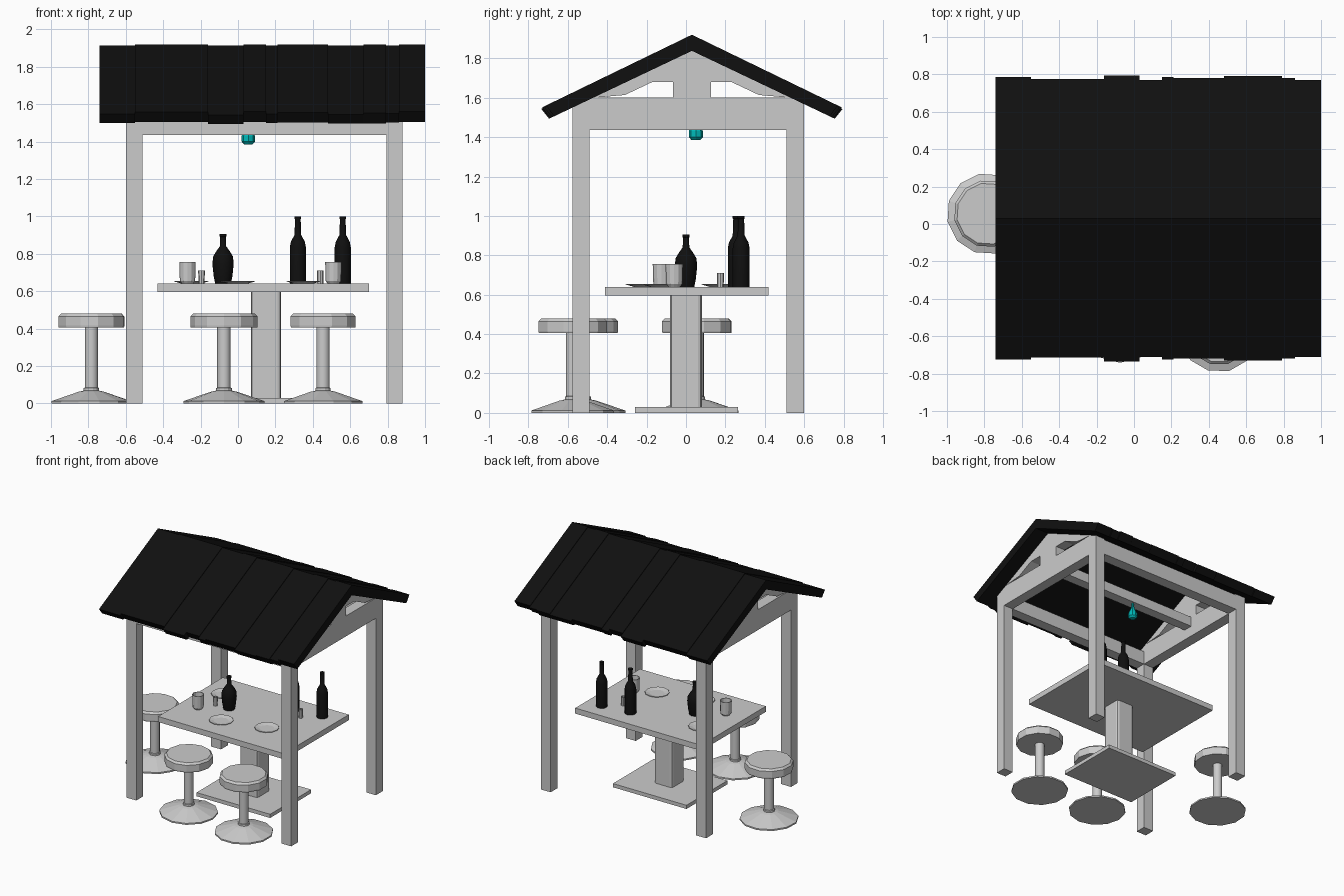
import bpy, bmesh, math
from mathutils import Vector

if "Cube" in bpy.data.objects:
    bpy.data.objects.remove(bpy.data.objects["Cube"])


def material(name, rgb):
    m = bpy.data.materials.new(name)
    m.use_nodes = True
    m.diffuse_color = (*rgb, 1)
    m.node_tree.nodes["Principled BSDF"].inputs["Base Color"].default_value = (*rgb, 1)
    return m


GREY = material("pale_grey", (0.6, 0.6, 0.6))
BLACK = material("black", (0.005, 0.005, 0.005))
TEAL = material("teal", (0.0, 0.5, 0.5))


def finish(name, bm, mat, smooth=False):
    bmesh.ops.recalc_face_normals(bm, faces=bm.faces)
    me = bpy.data.meshes.new(name)
    bm.to_mesh(me)
    bm.free()
    me.materials.append(mat)
    ob = bpy.data.objects.new(name, me)
    bpy.context.scene.collection.objects.link(ob)
    if smooth:
        bpy.ops.object.select_all(action='DESELECT')
        ob.select_set(True)
        bpy.context.view_layer.objects.active = ob
        bpy.ops.object.shade_smooth_by_angle(angle=math.radians(35))
    return ob


def prism(name, profile, x0, x1, mat):
    """Extrude a (y, z) outline along x."""
    bm = bmesh.new()
    face = bm.faces.new([bm.verts.new((x0, y, z)) for y, z in profile])
    new = bmesh.ops.extrude_face_region(bm, geom=[face])["geom"]
    bmesh.ops.translate(bm, vec=(x1 - x0, 0, 0),
                        verts=[v for v in new if isinstance(v, bmesh.types.BMVert)])
    return finish(name, bm, mat)


def box(name, x0, x1, y0, y1, z0, z1, mat=GREY):
    return prism(name, [(y0, z0), (y1, z0), (y1, z1), (y0, z1)], x0, x1, mat)


def lathe(name, x, y, profile, mat, sides=12, turn=0.0, smooth=False):
    """Spin an (r, z) profile around a vertical axis; open ends are capped."""
    bm = bmesh.new()
    rings = []
    for r, z in profile:
        angles = [turn + 2 * math.pi * i / sides for i in range(sides)]
        rings.append([bm.verts.new((x + r * math.cos(a), y + r * math.sin(a), z))
                      for a in angles])
    for low, high in zip(rings, rings[1:]):
        for i in range(sides):
            j = (i + 1) % sides
            bm.faces.new((low[i], low[j], high[j], high[i]))
    bm.faces.new(rings[0])
    bm.faces.new(rings[-1])
    return finish(name, bm, mat, smooth)


RIDGE, SLOPE = 0.03, 0.475


def under(d):
    """Height of the roof underside at distance d from the ridge."""
    return 1.838 - SLOPE * d


# Posts, cut to the roof slope
X_ENDS = ((-0.60, -0.51), (0.795, 0.88))
for xn, (x0, x1) in zip(("right", "left"), X_ENDS):
    for yn, s, d0, d1 in (("front", -1, 0.52, 0.605), ("back", 1, 0.48, 0.57)):
        prism(f"{yn}_{xn}_post", [(RIDGE + s * d0, 0), (RIDGE + s * d1, 0),
              (RIDGE + s * d1, under(d1)), (RIDGE + s * d0, under(d0))], x0, x1, GREY)

# Long beams and the inner tie beam
box("front_beam", -0.51, 0.795, -0.575, -0.49, 1.435, 1.545)
box("back_beam", -0.51, 0.795, 0.51, 0.60, 1.435, 1.56)
box("tie_beam", -0.515, 0.80, -0.01, 0.07, 1.52, 1.60)

# Gable ends: cross beam, king post, rafters and peak panel
for xn, (x0, x1) in zip(("right", "left"), X_ENDS):
    box(f"{xn}_cross_beam", x0, x1, -0.49, 0.51, 1.435, 1.6)
    box(f"{xn}_king_post", x0, x1, RIDGE - 0.097, RIDGE + 0.097, 1.6, 1.685)
    d = (1.838 - 1.68) / SLOPE
    prism(f"{xn}_peak_panel", [(RIDGE - d, 1.68), (RIDGE + d, 1.68), (RIDGE, 1.838)],
          x0, x1, GREY)
    for yn, s in (("front", -1), ("back", 1)):
        outer = [(0.15, under(0.15)), (0.5, under(0.5)), (0.5, 1.6), (0.34, 1.614), (0.19, 1.685)]
        prism(f"{xn}_{yn}_rafter", [(RIDGE + s * a, z) for a, z in outer], x0, x1, GREY)

# Roof planks of slightly uneven length, laid on both slopes
EDGES = [-0.74, -0.55, -0.16, 0.03, 0.15, 0.21, 0.48, 0.67, 0.79, 0.86, 1.0]
REACH = [0.755, 0.745, 0.765, 0.74, 0.755, 0.75, 0.76, 0.76, 0.75, 0.74]
for i, reach in enumerate(REACH):
    lift = 0.006 * (i % 2)
    for yn, s in (("front", -1), ("back", 1)):
        e = reach - 0.04
        top = 1.914 + lift
        outline = [(0, under(0)), (e, under(e)), (reach, top - 0.485 * reach), (0, top)]
        prism(f"{yn}_roof_plank_{i + 1}", [(RIDGE + s * a, z) for a, z in outline],
              EDGES[i], EDGES[i + 1], BLACK)

# Hanging lamp
lathe("lamp", 0.055, 0.05, [(0.022, 1.385), (0.036, 1.40), (0.036, 1.43), (0.014, 1.475),
                            (0.006, 1.525)], TEAL, 8)

# Table
box("table_top", -0.43, 0.70, -0.41, 0.42, 0.595, 0.64)
box("table_foot", -0.19, 0.47, -0.26, 0.265, 0, 0.03)
column = box("table_column", 0.07, 0.23, -0.08, 0.08, 0.025, 0.6)
bm = bmesh.new()
bm.from_mesh(column.data)
upright = [e for e in bm.edges if abs(e.verts[0].co.z - e.verts[1].co.z) > 0.1]
bmesh.ops.bevel(bm, geom=upright, offset=0.02, segments=2, profile=0.5, affect='EDGES')
bm.to_mesh(column.data)
bm.free()

# Stools
for n, (x, y, turn) in enumerate(((-0.784, 0.055, 0.2), (-0.075, -0.525, 0), (0.455, -0.575, 0.26))):
    lathe(f"stool_{n + 1}_foot", x, y, [(0.217, 0), (0.217, 0.012), (0.07, 0.062), (0.042, 0.068),
          (0.042, 0.082), (0.035, 0.085)], GREY, 12, turn)
    lathe(f"stool_{n + 1}_pole", x, y, [(0.036, 0.08), (0.036, 0.41)], GREY, 12, turn, True)
    lathe(f"stool_{n + 1}_seat", x, y, [(0.178, 0.405), (0.18, 0.415), (0.18, 0.465),
          (0.165, 0.48)], GREY, 12, turn)

# Bottles
lathe("round_bottle", -0.08, 0.0, [(0.042, 0.64), (0.05, 0.68), (0.057, 0.745), (0.053, 0.785),
      (0.035, 0.815), (0.017, 0.84), (0.015, 0.89), (0.018, 0.892), (0.018, 0.905)],
      BLACK, 12, 0, True)
for n, (x, y) in enumerate(((0.32, 0.255), (0.56, 0.28))):
    lathe(f"tall_bottle_{n + 1}", x, y, [(0.043, 0.64), (0.043, 0.835), (0.037, 0.865),
          (0.018, 0.9), (0.015, 0.985), (0.018, 0.987), (0.018, 1.0)], BLACK, 12, 0, True)

# Cups, small glasses and plates
for n, (x, y) in enumerate(((-0.27, -0.125), (0.51, -0.06))):
    lathe(f"cup_{n + 1}", x, y, [(0.03, 0.64), (0.041, 0.655), (0.044, 0.755), (0.039, 0.755),
          (0.035, 0.665)], GREY, 12)
for n, (x, y) in enumerate(((-0.195, -0.01), (0.44, 0.175))):
    lathe(f"small_glass_{n + 1}", x, y, [(0.016, 0.64), (0.018, 0.71), (0.014, 0.71),
          (0.013, 0.65)], GREY, 8)
for n, (x, y) in enumerate(((0.0, -0.215), (0.35, -0.13), (-0.25, 0.17))):
    lathe(f"plate_{n + 1}", x, y, [(0.05, 0.64), (0.092, 0.652), (0.09, 0.655), (0.055, 0.646)],
          GREY, 12)
